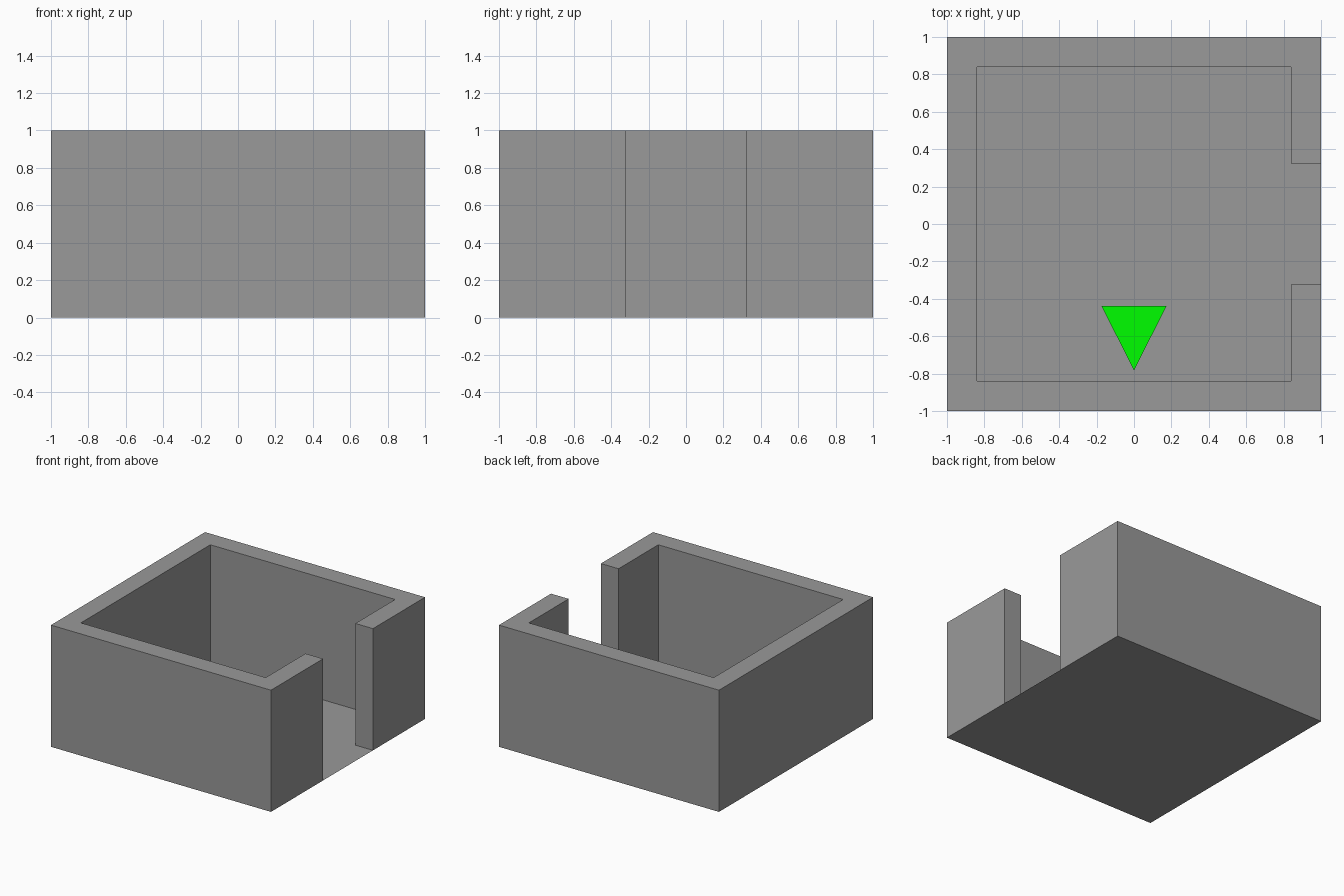
import bpy, bmesh

if "Cube" in bpy.data.objects:
    bpy.data.objects.remove(bpy.data.objects["Cube"])

OUT, INN, GAP, H = 1.0, 0.84, 0.324, 1.0


def make_material(name, color):
    mat = bpy.data.materials.new(name)
    mat.diffuse_color = color
    mat.use_nodes = True
    mat.node_tree.nodes["Principled BSDF"].inputs["Base Color"].default_value = mat.diffuse_color
    return mat


def flat_outline(name, points, mat, z=0.0, height=0.0):
    """Polygon at height z, or an open-bottomed prism when height is given."""
    bm = bmesh.new()
    top = [bm.verts.new((x, y, z + height)) for x, y in points]
    bm.faces.new(top)
    if height:
        low = [bm.verts.new((x, y, z)) for x, y in points]
        n = len(points)
        for i in range(n):
            j = (i + 1) % n
            bm.faces.new((low[i], low[j], top[j], top[i]))
    mesh = bpy.data.meshes.new(name)
    bm.to_mesh(mesh)
    bm.free()
    mesh.materials.append(mat)
    obj = bpy.data.objects.new(name, mesh)
    bpy.context.collection.objects.link(obj)
    return obj


grey = make_material("wall_grey", (0.32, 0.32, 0.32, 1.0))
green = make_material("arrow_green", (0.0, 1.0, 0.0, 1.0))

# Floor: one thin sheet under the whole room
flat_outline("floor", [(-OUT, -OUT), (OUT, -OUT), (OUT, OUT), (-OUT, OUT)], grey)

# Walls: C-shaped plan; the back half is mirrored in y, doorway on the right
back = [(INN, GAP), (OUT, GAP), (OUT, OUT), (-OUT, OUT)]
inner = [(-INN, INN), (INN, INN)]
front = [(x, -y) for x, y in reversed(back)]
inner_front = [(x, -y) for x, y in reversed(inner)]
flat_outline("walls", back + front + inner_front + inner, grey, height=H)

# Green direction arrow just above the floor, pointing to the front
flat_outline("floor_arrow", [(-0.174, -0.438), (0, -0.783), (0.174, -0.438)], green, z=0.03)
